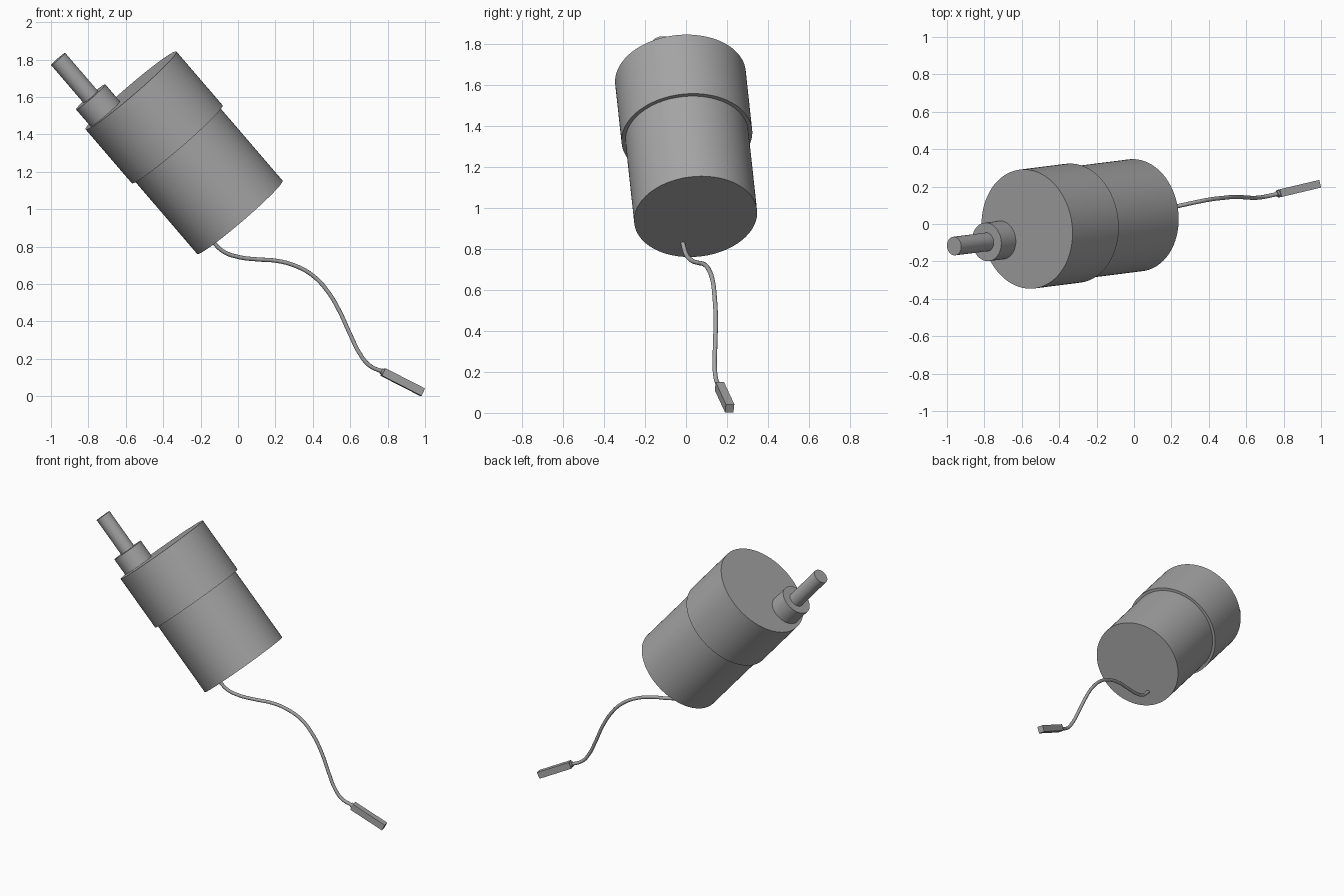
import bpy, math
from mathutils import Vector, Matrix

cube = bpy.data.objects.get("Cube")
if cube:
    bpy.data.objects.remove(cube, do_unlink=True)

grey = bpy.data.materials.new("plain grey")
grey.use_nodes = True
tone = (0.38, 0.38, 0.38, 1)
grey.diffuse_color = tone
grey.node_tree.nodes["Principled BSDF"].inputs["Base Color"].default_value = tone


def finish(obj, name):
    obj.name = name
    obj.data.materials.append(grey)
    return obj


def rod(name, start, end, radius, sides=96):
    """Capped cylinder between two points."""
    span = end - start
    bpy.ops.mesh.primitive_cylinder_add(
        vertices=sides, radius=radius, depth=span.length,
        location=(start + end) / 2, rotation=span.to_track_quat('Z', 'Y').to_euler())
    bpy.ops.object.shade_smooth_by_angle(angle=math.radians(35))
    return finish(bpy.context.object, name)


# Tilted motor body, measured along its axis from the front cap
top = Vector((-0.572, -0.027, 1.635))
bottom = Vector((0.010, 0.047, 0.957))
axis = (bottom - top).normalized()
step = top + axis * 0.38
rod("front_housing", top, step, 0.32)
rod("rear_housing", step, bottom, 0.301)

# Off-centre boss and output shaft
boss_base = Vector((-0.71, -0.086, 1.51))
boss_top = boss_base - axis * 0.12
rod("shaft_boss", boss_base, boss_top, 0.103, 64)
rod("output_shaft", boss_top, boss_top - axis * 0.268, 0.05, 48)

# Cable swept along a smooth path
path = [(-0.14, -0.017, 0.832), (-0.08, 0.0, 0.775), (0, 0.025, 0.745),
        (0.1, 0.058, 0.732), (0.2, 0.087, 0.725), (0.3, 0.11, 0.70),
        (0.4, 0.13, 0.645), (0.48, 0.14, 0.56), (0.54, 0.145, 0.46),
        (0.6, 0.142, 0.33), (0.65, 0.14, 0.23), (0.7, 0.146, 0.167),
        (0.78, 0.164, 0.128)]
curve = bpy.data.curves.new("cable", 'CURVE')
curve.dimensions = '3D'
curve.bevel_depth = 0.011
curve.bevel_resolution = 4
curve.use_fill_caps = True
spline = curve.splines.new('BEZIER')
spline.bezier_points.add(len(path) - 1)
for point, co in zip(spline.bezier_points, path):
    point.co = co
    point.handle_left_type = point.handle_right_type = 'AUTO'
cable = bpy.data.objects.new("cable", curve)
bpy.context.collection.objects.link(cable)
finish(cable, "cable")

# Plug: slim box with a short collar where the cable enters
plug_start = Vector((0.775, 0.163, 0.130))
plug_end = Vector((0.986, 0.213, 0.022))
along = (plug_end - plug_start).normalized()
side = Vector((0, 0, 1)).cross(along).normalized()
up = along.cross(side)
turn = Matrix((along, side, up)).transposed().to_4x4()
bpy.ops.mesh.primitive_cube_add(size=1)
plug = finish(bpy.context.object, "plug")
size = ((plug_end - plug_start).length, 0.042, 0.044)
plug.matrix_world = (Matrix.Translation((plug_start + plug_end) / 2) @ turn
                     @ Matrix.Diagonal((*size, 1)))
rod("plug_collar", plug_start - along * 0.012, plug_start + along * 0.01, 0.016, 24)
